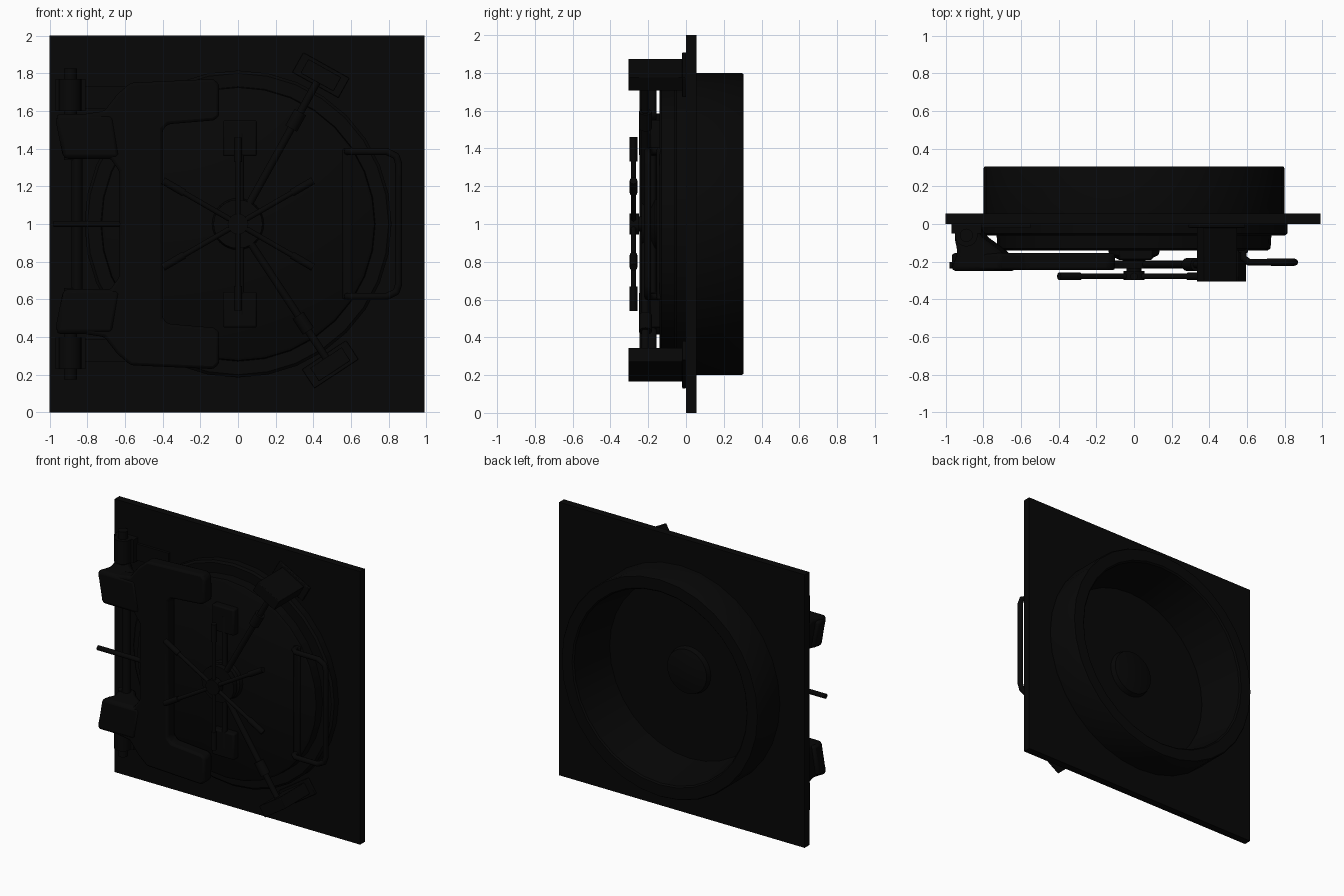
import bpy, bmesh, math
from mathutils import Vector, Matrix

cube = bpy.data.objects.get("Cube")
if cube:
    bpy.data.objects.remove(cube)

mat = bpy.data.materials.new("black steel")
mat.use_nodes = True
colour = (0.002, 0.002, 0.002, 1)
mat.diffuse_color = colour
mat.node_tree.nodes["Principled BSDF"].inputs["Base Color"].default_value = colour


def finish(name, bm, bevel=0, smooth=True):
    bmesh.ops.recalc_face_normals(bm, faces=bm.faces)
    me = bpy.data.meshes.new(name)
    bm.to_mesh(me)
    bm.free()
    me.materials.append(mat)
    ob = bpy.data.objects.new(name, me)
    bpy.context.collection.objects.link(ob)
    bpy.ops.object.select_all(action="DESELECT")
    ob.select_set(True)
    bpy.context.view_layer.objects.active = ob
    if bevel:
        mod = ob.modifiers.new("bevel", "BEVEL")
        mod.width, mod.segments = bevel, 2
    if smooth:
        bpy.ops.object.shade_smooth_by_angle(angle=math.radians(35))
    return ob


def box(name, x, y, z, bevel=0, turn=0):
    """Box from (min, max) pairs, turned about its own y axis."""
    centre = Vector([sum(p) / 2 for p in (x, y, z)])
    size = [p[1] - p[0] for p in (x, y, z)]
    bm = bmesh.new()
    bmesh.ops.create_cube(bm, size=1, matrix=Matrix.Translation(centre)
                          @ Matrix.Rotation(turn, 4, "Y") @ Matrix.Diagonal((*size, 1)))
    return finish(name, bm, bevel, smooth=bool(bevel))


def rod(name, a, b, r, sides=12):
    a, b = Vector(a), Vector(b)
    turn = (b - a).to_track_quat("Z", "Y").to_matrix().to_4x4()
    bm = bmesh.new()
    bmesh.ops.create_cone(bm, cap_ends=True, segments=sides, radius1=r, radius2=r,
                          depth=(b - a).length, matrix=Matrix.Translation((a + b) / 2) @ turn)
    return finish(name, bm)


def lathe(name, profile, sides=32):
    """Spin (radius, y) points around the door axis."""
    bm = bmesh.new()
    verts = [bm.verts.new((r, y, 1)) for r, y in profile]
    edges = [bm.edges.new(pair) for pair in zip(verts, verts[1:])]
    bmesh.ops.spin(bm, geom=verts + edges, cent=(0, 0, 1), axis=(0, 1, 0),
                   angle=math.tau, steps=sides, use_duplicate=False)
    bmesh.ops.remove_doubles(bm, verts=bm.verts, dist=0.0005)
    return finish(name, bm)


def prism(name, points, depth, bevel=0):
    """Extrude a closed outline of 3D points along a vector."""
    bm = bmesh.new()
    face = bm.faces.new([bm.verts.new(p) for p in points])
    new = bmesh.ops.extrude_face_region(bm, geom=[face])["geom"]
    bmesh.ops.translate(bm, vec=depth, verts=[v for v in new if isinstance(v, bmesh.types.BMVert)])
    return finish(name, bm, bevel)


# Wall plate with a round opening
cutter = rod("opening_cutter", (0, -0.1, 1), (0, 0.2, 1), 0.74, 32)
plate = box("wall_plate", (-1, 0.99), (0, 0.055), (0, 2))
cut = plate.modifiers.new("opening", "BOOLEAN")
cut.operation, cut.object = "DIFFERENCE", cutter
bpy.ops.object.modifier_apply(modifier=cut.name)
bpy.data.objects.remove(cutter)

# Tube and deep recess behind, stepped door discs in front
lathe("rear_tube", [(0.8, 0.03), (0.8, 0.295), (0.793, 0.305), (0.71, 0.305),
                    (0.7, 0.295), (0.65, -0.045), (0, -0.045)])
lathe("rear_hub", [(0.17, -0.045), (0.16, -0.01), (0.1, 0.005), (0, 0.01)])
lathe("door_flange", [(0.815, 0), (0.815, -0.05), (0.8, -0.062), (0.7, -0.062)])
lathe("door_disc", [(0.73, -0.05), (0.725, -0.13), (0.71, -0.14), (0, -0.14)])
lathe("centre_dome", [(0.14, -0.13), (0.13, -0.165), (0.08, -0.19), (0, -0.2)])

# Swing frame: one half outline mirrored about the door centre
half = [(-0.63, 1.28), (-0.68, 1.35), (-0.93, 1.36), (-0.97, 1.56), (-0.71, 1.6),
        (-0.64, 1.69), (-0.57, 1.75), (-0.13, 1.77), (-0.1, 1.74), (-0.1, 1.57),
        (-0.13, 1.55), (-0.37, 1.53), (-0.4, 1.5)]
outline = half + [(x, 2 - z) for x, z in reversed(half)]
prism("swing_frame", [(x, -0.245, z) for x, z in outline], (0, 0.09, 0), 0.015)

# Hinges, clamps and lock blocks, repeated above and below the centre
lug = [(-0.935, -0.25), (-0.9, -0.15), (-0.92, -0.06), (-0.9, -0.005),
       (-0.82, -0.005), (-0.77, -0.07), (-0.66, -0.15), (-0.62, -0.25)]
clamp_spots = {"upper": (0.44, 0.79), "lower": (0.49, -0.745)}
for side, s in (("upper", 1), ("lower", -1)):
    def span(a, b):
        return tuple(sorted((1 + s * a, 1 + s * b)))

    prism(side + "_hinge_lug", [(x, y, 1 + s * 0.345) for x, y in lug], (-0.04, 0, s * 0.24), 0.025)
    rod(side + "_hinge_barrel", (-0.89, -0.06, 1 + s * 0.6), (-0.89, -0.06, 1 + s * 0.77), 0.06, 16)
    rod(side + "_hinge_pin", (-0.89, -0.06, 1 + s * 0.34), (-0.89, -0.06, 1 + s * 0.825), 0.035, 16)
    box(side + "_hinge_base", (-0.97, -0.81), (-0.05, 0), span(0.6, 0.77))
    box(side + "_hinge_pad", (-0.81, -0.55), (-0.02, 0), span(0.61, 0.73))

    box(side + "_lock_block", (-0.08, 0.1), (-0.19, -0.13), span(0.36, 0.55), 0.01)
    rod(side + "_lock_rod", (0.015, -0.175, 1 + s * 0.05), (0.015, -0.175, 1 + s * 0.48), 0.018)

    # Diagonal bolt and the clamp that receives it
    x, z = clamp_spots[side]
    aim = Vector((x, 0, z)).normalized()
    tilt = s * math.atan2(x, abs(z))
    lift = Vector((0, -0.215, 1))
    rod(side + "_bolt_rod", aim * 0.12 + lift, aim * 0.92 + lift, 0.02)
    rod(side + "_bolt_collar", aim * 0.58 + lift, aim * 0.68 + lift, 0.035)
    for label, length, width, front in (("clamp", 0.2, 0.085, -0.305), ("clamp_base", 0.28, 0.12, -0.02)):
        box(side + "_" + label, (x - length / 2, x + length / 2), (front, 0),
            (1 + z - width / 2, 1 + z + width / 2), 0.004, tilt)

# Shaft linking the two hinge lugs, and the stop between them
rod("link_shaft", (-0.855, -0.07, 0.6), (-0.855, -0.07, 1.4), 0.03)
rod("stop_rod", (-0.98, -0.22, 1), (-0.6, -0.22, 1), 0.017)

# Spoked wheel on its gear disc
rod("gear_disc", (0, -0.195, 1), (0, -0.235, 1), 0.13, 24)
rod("wheel_shaft", (0, -0.14, 1), (0, -0.29, 1), 0.04, 16)
rod("wheel_hub", (0, -0.25, 1), (0, -0.298, 1), 0.055, 16)
for i in range(6):
    a = math.radians(30 + 60 * i)
    d = Vector((math.cos(a), 0, math.sin(a)))
    c = Vector((0, -0.278, 1))
    rod("spoke_%d" % i, c, c + d * 0.45, 0.014)
    rod("spoke_grip_%d" % i, c + d * 0.33, c + d * 0.46, 0.02)

# Pull handle
curve = bpy.data.curves.new("pull_handle", "CURVE")
curve.dimensions = "3D"
curve.bevel_depth, curve.bevel_resolution, curve.use_fill_caps = 0.019, 2, True
upper = [(0.58, -0.13, 1.385), (0.58, -0.18, 1.385), (0.61, -0.203, 1.385),
         (0.79, -0.203, 1.385), (0.84, -0.203, 1.36), (0.853, -0.203, 1.32)]
path = upper + [(x, y, 2 - z) for x, y, z in reversed(upper)]
spline = curve.splines.new("POLY")
spline.points.add(len(path) - 1)
for point, co in zip(spline.points, path):
    point.co = (*co, 1)
curve.materials.append(mat)
bpy.context.collection.objects.link(bpy.data.objects.new("pull_handle", curve))
box("handle_mount", (0.555, 0.605), (-0.155, -0.13), (0.6, 1.4), 0.008)
